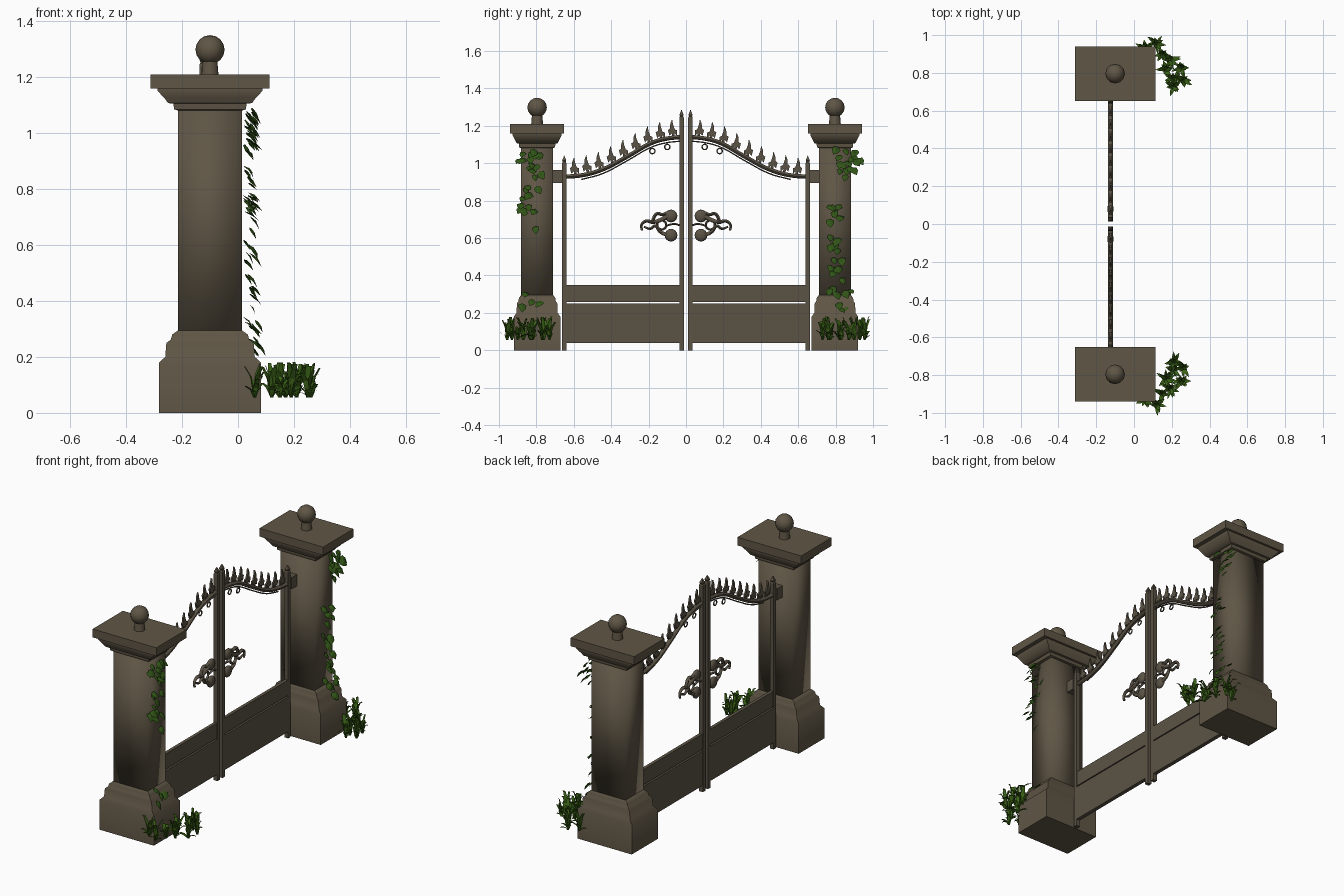
import bpy, bmesh, math, random
from mathutils import Vector, Matrix

random.seed(4)
cube = bpy.data.objects.get("Cube")
if cube:
    bpy.data.objects.remove(cube, do_unlink=True)


def material(name, rgb):
    m = bpy.data.materials.new(name)
    m.use_nodes = True
    m.diffuse_color = (*rgb, 1)
    m.node_tree.nodes["Principled BSDF"].inputs["Base Color"].default_value = (*rgb, 1)
    return m


STONE = material("brown_stone", (0.115, 0.092, 0.060))
IRON = material("aged_iron", (0.105, 0.086, 0.060))
IVY = material("ivy_green", (0.030, 0.090, 0.008))
GRASS = material("grass_green", (0.042, 0.120, 0.008))
GATE_X = -0.125
PILLAR = Vector((-0.10, 0.796, 0))


def finish(name, bm, mat, smooth=None):
    bmesh.ops.recalc_face_normals(bm, faces=bm.faces)
    me = bpy.data.meshes.new(name)
    bm.to_mesh(me)
    bm.free()
    me.materials.append(mat)
    ob = bpy.data.objects.new(name, me)
    bpy.context.collection.objects.link(ob)
    if smooth:
        bpy.ops.object.select_all(action="DESELECT")
        ob.select_set(True)
        bpy.context.view_layer.objects.active = ob
        bpy.ops.object.shade_smooth_by_angle(angle=math.radians(smooth))
    return ob


def loft(name, cx, cy, rings, mat, smooth=None):
    """Stack of rectangles given as (half x, half y, z)."""
    bm = bmesh.new()
    loops = [[bm.verts.new((cx + sx * hx, cy + sy * hy, z))
              for sx, sy in ((-1, -1), (1, -1), (1, 1), (-1, 1))] for hx, hy, z in rings]
    for a, b in zip(loops, loops[1:]):
        for i in range(4):
            j = (i + 1) % 4
            bm.faces.new((a[i], a[j], b[j], b[i]))
    bm.faces.new(loops[0][::-1])
    bm.faces.new(loops[-1])
    return finish(name, bm, mat, smooth)


def box(name, cx, cy, hx, hy, z0, z1, mat):
    return loft(name, cx, cy, [(hx, hy, z0), (hx, hy, z1)], mat)


def tube(name, path, radius, side, taper=False, cyclic=False):
    """Round bar through (y, z) points in the plane of the gate."""
    cu = bpy.data.curves.new(name, "CURVE")
    cu.dimensions = "3D"
    cu.bevel_depth, cu.bevel_resolution, cu.resolution_u = radius, 1, 5
    cu.use_fill_caps = True
    sp = cu.splines.new("BEZIER")
    sp.bezier_points.add(len(path) - 1)
    sp.use_cyclic_u = cyclic
    for i, (p, (y, z)) in enumerate(zip(sp.bezier_points, path)):
        p.co = (GATE_X, side * y, z)
        p.handle_left_type = p.handle_right_type = "AUTO"
        p.radius = 0.5 + 0.5 * i / (len(path) - 1) if taper else 1
    ob = bpy.data.objects.new(name, cu)
    bpy.context.collection.objects.link(ob)
    cu.materials.append(IRON)
    bpy.ops.object.select_all(action="DESELECT")
    ob.select_set(True)
    bpy.context.view_layer.objects.active = ob
    bpy.ops.object.convert(target="MESH")
    bpy.ops.object.shade_smooth_by_angle(angle=math.radians(60))


def ball(name, centre, radius, mat, flat=1.0, segments=12):
    bm = bmesh.new()
    bmesh.ops.create_uvsphere(bm, u_segments=segments, v_segments=8, radius=radius,
                              matrix=Matrix.Translation(centre) @ Matrix.Diagonal((flat, 1, 1, 1)))
    finish(name, bm, mat, 60)


# Stone pillars with moulded base, cornice, slab and ball
def pillar(tag, side):
    cx, cy = PILLAR.x, PILLAR.y * side
    loft(tag + "_pillar_base", cx, cy, [(.182, .124, 0), (.182, .124, .18), (.16, .11, .2),
         (.156, .108, .25), (.14, .1, .262), (.135, .097, .28), (.114, .086, .295)], STONE, 50)
    loft(tag + "_pillar_shaft", cx, cy, [(.114, .086, .28), (.114, .086, 1.09)], STONE, 100)
    loft(tag + "_pillar_cornice", cx, cy, [(.114, .086, 1.08), (.128, .096, 1.085),
         (.131, .098, 1.105), (.15, .11, 1.107), (.163, .119, 1.125), (.187, .131, 1.15),
         (.187, .131, 1.162)], STONE, 50)
    box(tag + "_pillar_slab", cx, cy, .2125, .144, 1.16, 1.21, STONE)
    bm = bmesh.new()
    bmesh.ops.create_cone(bm, cap_ends=True, segments=10, radius1=.032, radius2=.027, depth=.06,
                          matrix=Matrix.Translation((cx, cy, 1.235)))
    finish(tag + "_pillar_neck", bm, STONE, 50)
    ball(tag + "_pillar_ball", (cx, cy, 1.298), .052, STONE)


RAIL = [(.65, .928), (.56, .935), (.45, .965), (.315, 1.035), (.18, 1.11), (.1, 1.132), (.03, 1.14)]


def rail_height(y):
    for (y0, z0), (y1, z1) in zip(RAIL, RAIL[1:]):
        if y1 <= y <= y0:
            return z0 + (z1 - z0) * (y0 - y) / (y0 - y1)


# Leaf-shaped spike cut from flat plate
SPIKE = [(-.3, 0), (-.25, .25), (-.8, .1), (-1, .4), (-.5, .5), (-.35, .75), (.15, 1),
         (.2, .7), (.45, .45), (.9, .4), (.75, .12), (.25, .25), (.3, 0)]


def spikes(tag, side):
    bm = bmesh.new()
    for i in range(9):
        y = .59 - i * .0655
        rows = [[bm.verts.new((GATE_X + dx, side * (y - u * .026 + v * .012),
                               rail_height(y) + v * .1)) for u, v in SPIKE] for dx in (-.005, .005)]
        bm.faces.new(rows[0])
        bm.faces.new(rows[1][::-1])
        for k in range(len(SPIKE)):
            j = (k + 1) % len(SPIKE)
            bm.faces.new((rows[0][k], rows[0][j], rows[1][j], rows[1][k]))
    finish(tag + "_rail_spikes", bm, IRON)


def ring(y, z, r):
    return [(y + r * math.cos(a * math.pi / 3), z + r * math.sin(a * math.pi / 3)) for a in range(6)]


# One gate leaf: posts, panels, arched rail, curls and scrollwork
def gate(tag, side):
    for part, y, top in (("hinge", .651, 1.0), ("meeting", .024, 1.245)):
        loft(f"{tag}_{part}_post", GATE_X, side * y, [(.013, .012, 0), (.013, .012, top),
             (.009, .008, top + .006), (.012, .011, top + .014), (.001, .001, top + .04)], IRON)
    box(tag + "_lower_panel", GATE_X, side * .338, .012, .304, .04, .25, IRON)
    box(tag + "_upper_panel", GATE_X, side * .338, .010, .304, .258, .35, IRON)
    box(tag + "_hinge_block", GATE_X, side * .687, .022, .028, .895, .965, IRON)
    tube(tag + "_top_rail", RAIL, .013, side)
    tube(tag + "_thin_rail", [(y, z - .022) for y, z in RAIL[1:]], .004, side)
    spikes(tag, side)
    for n, y in enumerate((.1, .18)):
        z = rail_height(y) - .045
        tube(f"{tag}_curl_{n}", ring(y, z, .014), .004, side, cyclic=True)
    tube(tag + "_scroll_hook", [(.235, .64), (.238, .67), (.215, .69), (.175, .685),
                                (.14, .695), (.1, .715)], .014, side, taper=True)
    tube(tag + "_scroll_lower", [(.225, .66), (.19, .65), (.165, .665), (.14, .635), (.1, .615)],
         .012, side, taper=True)
    tube(tag + "_scroll_upper", [(.18, .69), (.155, .73), (.125, .725), (.1, .735)], .01, side)
    tube(tag + "_scroll_ring", ring(.13, .67, .024), .007, side, cyclic=True)
    tube(tag + "_scroll_stem", [(.03, .667), (.06, .675), (.11, .665)], .006, side)
    for n, z in enumerate((.718, .615)):
        ball(f"{tag}_scroll_knob_{n}", (GATE_X, side * .08, z), .034, IRON, .5, 10)


# Ivy: folded leaves hanging from the garden face of a pillar
def ivy(tag, patches):
    bm = bmesh.new()
    for count, y0, y1, z0, z1 in patches:
        for _ in range(count):
            z = random.uniform(z0, z1)
            spread = .03 + max(0, .4 - z) * .2
            root = Vector((random.uniform(.018, .018 + spread), random.uniform(y0, y1), z))
            d = Vector((.6, random.uniform(-.6, .6), random.uniform(-.9, -.3))).normalized()
            n = Vector((.8, random.uniform(-.4, .4), .6))
            w = d.cross(n).normalized()
            n = w.cross(d)
            size = random.uniform(.042, .062)
            base, mid, tip = (bm.verts.new(root + d * size * t + n * size * h)
                              for t, h in ((0, 0), (.45, .1), (1, -.1)))
            for s in (-1, 1):
                a = bm.verts.new(root + d * size * .2 + w * s * size * .38)
                b = bm.verts.new(root + d * size * .6 + w * s * size * .34)
                bm.faces.new((base, a, mid))
                bm.faces.new((a, b, mid))
                bm.faces.new((b, tip, mid))
    finish(tag + "_ivy", bm, IVY)


# Grass: arching blades fanned out from small tufts
def grass(tag, side):
    bm = bmesh.new()
    tufts = ((.06, .93), (.12, .955), (.15, .9), (.19, .87), (.17, .82), (.25, .83),
             (.21, .77), (.26, .76), (.21, .73))
    for x, y in tufts:
        for k in range(11):
            a = k * 2.4 + random.uniform(-.3, .3)
            out = Vector((math.cos(a), math.sin(a), 0))
            across = Vector((-out.y, out.x, 0)) * random.uniform(.009, .013)
            reach, height = random.uniform(.02, .06), random.uniform(.02, .13)
            prev = None
            for t, width in ((0, .5), (.4, 1), (.75, .7), (1, .05)):
                p = Vector((x, y * side, .055)) + out * reach * t ** 1.5
                p.z += height * math.sin(t * 1.8)
                pair = [bm.verts.new(p + across * width), bm.verts.new(p - across * width)]
                if prev:
                    bm.faces.new((prev[0], prev[1], pair[1], pair[0]))
                prev = pair
    finish(tag + "_grass", bm, GRASS)


for tag, side in (("front", -1), ("back", 1)):
    pillar(tag, side)
    gate(tag, side)
    grass(tag, side)
ivy("front", [(17, -.89, -.78, .93, 1.08), (7, -.89, -.85, .7, .92), (5, -.86, -.74, .6, .9),
              (5, -.88, -.72, .22, .38)])
ivy("back", [(17, .81, .92, .93, 1.09), (10, .76, .83, .58, .88), (11, .77, .86, .36, .6),
             (9, .76, .9, .2, .36)])
